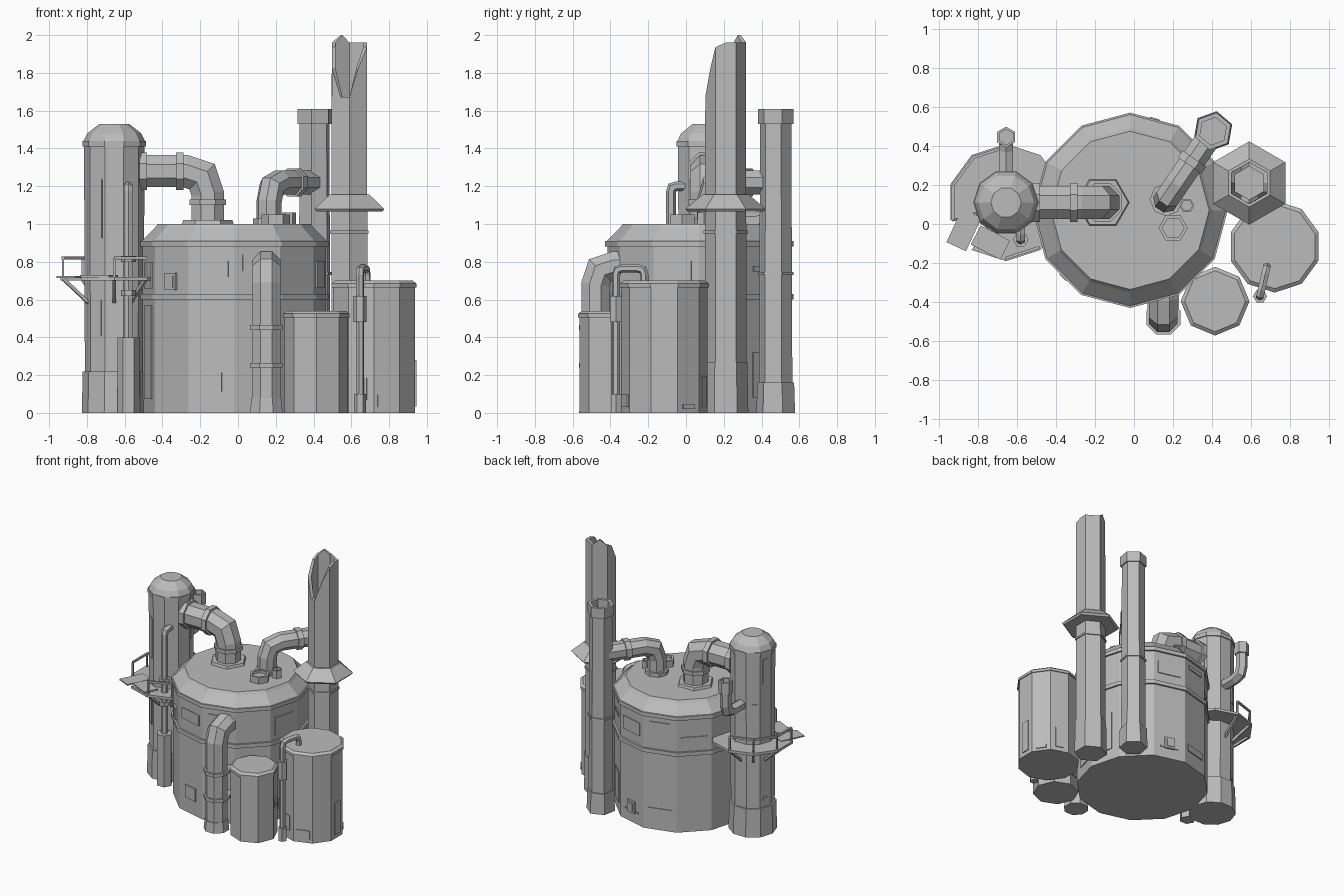
import bpy, bmesh, random
from math import sin, cos, pi, radians
from mathutils import Vector, Matrix

random.seed(7)
cube = bpy.data.objects.get("Cube")
if cube:
    bpy.data.objects.remove(cube, do_unlink=True)

shade = .5
colour = (shade, shade, shade, 1)
grey = bpy.data.materials.new("plain_grey")
grey.use_nodes = True
grey.diffuse_color = colour
grey.node_tree.nodes["Principled BSDF"].inputs["Base Color"].default_value = colour


def finish(name, bm):
    bmesh.ops.recalc_face_normals(bm, faces=bm.faces)
    mesh = bpy.data.meshes.new(name)
    bm.to_mesh(mesh)
    bm.free()
    mesh.materials.append(grey)
    obj = bpy.data.objects.new(name, mesh)
    bpy.context.collection.objects.link(obj)


def skin(name, rings):
    """Join rings of points into a closed tube."""
    bm = bmesh.new()
    loops = [[bm.verts.new(point) for point in ring] for ring in rings]
    for low, high in zip(loops, loops[1:]):
        for i in range(len(low)):
            bm.faces.new((low[i - 1], low[i], high[i], high[i - 1]))
    bm.faces.new(loops[0])
    bm.faces.new(loops[-1])
    finish(name, bm)


def polar(spot, angle, radius, height):
    """Point at an angle in degrees around an upright axis."""
    a = radians(angle)
    return Vector((spot[0] + radius * cos(a), spot[1] + radius * sin(a), height))


def at(spot, height, back=0):
    return Vector((spot[0], spot[1] + back, height))


def drum(name, spot, sides, radius, high, low=0, taper=0, hollow=0, turn=0):
    """Faceted upright solid, with an optional narrowing top or open mouth."""
    profile = [(radius, low), (radius - taper, high)]
    if hollow:
        inner = radius * .75
        profile += [(inner, high), (inner, high - hollow)]
    skin(name, [[polar(spot, turn + 360 * i / sides, r, z) for i in range(sides)]
                for r, z in profile])


def rounded(path, bend):
    """Replace each corner of a path by a short three-point bend."""
    points = [path[0]]
    for before, corner, after in zip(path, path[1:], path[2:]):
        start = corner + (before - corner).normalized() * bend
        end = corner + (after - corner).normalized() * bend
        points += [start, (start + end + corner * 2) / 4, end]
    return points + [path[-1]]


def pipe(name, path, radius, sides=8, bend=0):
    """Mitred faceted pipe along a flat path."""
    points = rounded(path, bend)
    steps = [(b - a).normalized() for a, b in zip(points, points[1:])]
    normal = steps[0].cross(steps[len(steps) // 2])
    if normal.length < .01:
        normal = steps[0].cross(Vector((0, 0, 1)))
    if normal.length < .01:
        normal = Vector((1, 0, 0))
    normal.normalize()
    rings = []
    for point, before, after in zip(points, steps[:1] + steps, steps + steps[-1:]):
        along = (before + after).normalized()
        up = along.cross(normal) / along.dot(before)
        turns = [2 * pi * (k + .5) / sides for k in range(sides)]
        rings.append([point + radius * (cos(a) * normal + sin(a) * up) for a in turns])
    skin(name, rings)


def box(name, centre, size, turn):
    bm = bmesh.new()
    place = Matrix.Translation(centre) @ Matrix.Rotation(radians(turn), 4, "Z")
    bmesh.ops.create_cube(bm, size=1, matrix=place @ Matrix.Diagonal((*size, 1)))
    finish(name, bm)


def plate(name, spot, sides, radius, facet, width, low, high, turn=0, lift=0):
    """Thin sheet on one facet of a drum."""
    angle = turn + 360 * (facet + .5) / sides
    flat = radius * cos(pi / sides) + lift
    box(name, polar(spot, angle, flat, (low + high) / 2), (.014, width, high - low), angle)


def patches(name, spot, sides, radius, low, high, turn=0):
    """Repair sheets of varied size on about half of the facets."""
    for facet in range(sides):
        if random.random() < .6:
            width = 2 * radius * sin(pi / sides) * random.uniform(.4, .8)
            bottom, top = sorted(random.uniform(low, high) for _ in "ab")
            plate(name, spot, sides, radius, facet, width, bottom, top, turn)


# Positions of the upright parts
tank, tower = (-.02, .07), (-.655, .11)
rear, tall = (.405, .475), (.59, .21)
right, front = (.72, -.115), (.415, -.395)
outlet, inlet = (-.16, .11), (.165, .125)
exhaust, riser = (-.655, .445), (-.58, -.08)
feed, spout = (.645, -.37), (.68, -.22)
drain = (.15, -.48)

# Main tank with belt, rim and sloping shoulder
drum("tank_body", tank, sides=12, radius=.485, high=.9)
drum("tank_belt", tank, sides=12, radius=.5, low=.6, high=.63)
drum("tank_rim", tank, sides=12, radius=.5, low=.88, high=.91)
drum("tank_shoulder", tank, sides=12, radius=.49, low=.91, high=.98, taper=.07)
drum("tank_roof", tank, sides=12, radius=.42, low=.98, high=1, taper=.015)
patches("tank_lower_patch", tank, sides=12, radius=.485, low=.05, high=.58)
patches("tank_upper_patch", tank, sides=12, radius=.485, low=.65, high=.87)
for facet, base in ((7, .65), (2, .08)):
    for part, inset in (("frame", 0), ("door", .015)):
        plate("hatch_" + part, tank, sides=12, radius=.485, facet=facet, lift=.008 + inset / 3,
              width=.08 - 2 * inset, low=base + inset, high=base + .09 - inset)
drum("roof_hatch", (.2, -.02), sides=6, radius=.075, low=.99, high=1.05, hollow=.02)
drum("roof_vent", (.27, .095), sides=6, radius=.038, low=.99, high=1.06, hollow=.02)

# Domed tower
drum("tower_foot", tower, sides=10, radius=.172, high=.22, taper=.005)
drum("tower_body", tower, sides=10, radius=.155, high=1.42, taper=-.005)
drum("tower_collar", tower, sides=10, radius=.168, low=1.41, high=1.44)
drum("dome_side", tower, sides=10, radius=.163, low=1.44, high=1.48, taper=.02)
drum("dome_top", tower, sides=10, radius=.143, low=1.48, high=1.53, taper=.065)
patches("tower_lower_patch", tower, sides=10, radius=.155, low=.25, high=.65)
patches("tower_upper_patch", tower, sides=10, radius=.157, low=.9, high=1.4)

# Walkway around the tower, broken at the front left
section = [(r, z) for r, z in zip((.14, .3, .3, .14), (.7, .7, .72, .72))]
skin("walkway", [[polar(tower, angle, r, z) for r, z in section]
                 for angle in range(-126, 199, 36)])
box("loose_plate_left", (-.87, -.03, .72), (.11, .19, .01), turn=-25)
box("loose_plate_front", (-.735, -.095, .725), (.17, .11, .01), turn=-27)
for angle in (90, 126, 162, 198, -90, -54):
    foot, head = [polar(tower, angle, .285, z) for z in (.71, .82)]
    pipe("rail_post", [foot, head], radius=.008, sides=4)
    pipe("walkway_bracket", [foot, polar(tower, angle, .14, .58)], radius=.012, sides=4)
    if angle not in (198, -54):
        pipe("rail", [head, polar(tower, angle + 36, .285, .82)], radius=.01, sides=4)

# Exhaust elbow behind the tower
pipe("exhaust_elbow", [at(tower, 1.02), at(exhaust, 1.02), at(exhaust, 1.2)],
     radius=.042, sides=6, bend=.07)
drum("exhaust_mouth", exhaust, sides=6, radius=.053, low=1.19, high=1.28, hollow=.06, turn=30)

# Thin riser in front of the tower
drum("riser_base", riser, sides=6, radius=.058, high=.4)
pipe("riser_pipe", [at(riser, .4), at(riser, 1.2), at(riser, 1.2, back=.1)],
     radius=.026, sides=6, bend=.03)
for height in (.62, .8):
    drum("riser_clamp", riser, sides=6, radius=.04, low=height, high=height + .03)

# Large duct from the tower to the tank
start, corner = at(tower, 1.28), at(outlet, 1.28)
pipe("large_duct", [start, corner, at(outlet, 1)], radius=.092, bend=.12)
for share in (.27, .66):
    ends = [start.lerp(corner, s) for s in (share, share + .08)]
    pipe("large_duct_collar", ends, radius=.108)
drum("large_duct_ring", outlet, sides=8, radius=.105, low=1.1, high=1.13, turn=22.5)
drum("large_duct_base", outlet, sides=6, radius=.14, low=.99, high=1.02, taper=.01)

# Smaller duct from the tank to the rear chimney
start, corner = at(rear, 1.22), at(inlet, 1.22)
pipe("small_duct", [start, corner, at(inlet, 1)], radius=.068, bend=.1)
pipe("small_duct_collar", [start.lerp(corner, s) for s in (.4, .5)], radius=.08)
drum("small_duct_base", inlet, sides=8, radius=.085, low=.99, high=1.03)

# Rear chimney
drum("rear_chimney_foot", rear, sides=6, radius=.104, high=.16, taper=.005, turn=20)
drum("rear_chimney_shaft", rear, sides=6, radius=.09, high=1.54, taper=.006, turn=20)
drum("rear_chimney_ring", rear, sides=6, radius=.096, low=.73, high=.745, turn=20)
drum("rear_chimney_mouth", rear, sides=6, radius=.096, low=1.53, high=1.61, hollow=.07, turn=20)

# Tall chimney, with a torn notch in its mouth at the front
drum("tall_chimney_foot", tall, sides=6, radius=.12, high=.27, taper=.005, turn=30)
drum("tall_chimney_ring", tall, sides=6, radius=.118, low=.95, high=.965, turn=30)
angles = range(0, 360, 30)
torn = [2 - .35 * max(0, cos(radians(a + 105))) ** 2 - random.choice((0, .04)) for a in angles]
rings = []
for radius, height in ((.11, 0), (.108, None), (.085, None), (.085, 1.4)):
    flats = [radius * (1 if a % 60 else cos(pi / 6)) for a in angles]
    rings.append([polar(tall, a, r, top if height is None else height)
                  for a, r, top in zip(angles, flats, torn)])
skin("tall_chimney_shaft", rings)
drum("chimney_skirt", tall, sides=6, radius=.213, low=1.08, high=1.155, taper=.09, turn=30)
drum("chimney_skirt_edge", tall, sides=6, radius=.2, low=1.065, high=1.08, taper=-.013, turn=30)

# Two storage tanks at the front
for name, spot, sides, radius, high, turn in (("right_tank", right, 10, .228, .7, 18),
                                              ("front_tank", front, 8, .168, .54, 0)):
    drum(name + "_body", spot, sides, radius, high - .03, turn=turn)
    drum(name + "_lip", spot, sides, radius + .008, high - .015, low=high - .035, turn=turn)
    drum(name + "_lid", spot, sides, radius + .008, high, low=high - .015, taper=.02, turn=turn)
    patches(name + "_patch", spot, sides, radius, .02, high - .2, turn=turn)

# Thin feed pipe over the right tank
pipe("feed_pipe", [at(feed, 0), at(feed, .765), at(spout, .765), at(spout, .69)],
     radius=.022, sides=6, bend=.035)
drum("feed_pipe_sleeve", feed, sides=6, radius=.036, low=.48, high=.62)
drum("feed_pipe_foot", feed, sides=6, radius=.032, high=.1)

# Drain pipe on the tank front
pipe("drain_pipe", [at(drain, 0), at(drain, .78), at(drain, .78, back=.2)],
     radius=.08, bend=.1)
drum("drain_foot", drain, sides=8, radius=.093, high=.08, taper=.008, turn=22.5)
for height in (.24, .44):
    drum("drain_clamp", drain, sides=8, radius=.094, low=height, high=height + .025, turn=22.5)
    box("drain_strut", at(drain, height + .012, back=.07), (.16, .14, .02), turn=0)
